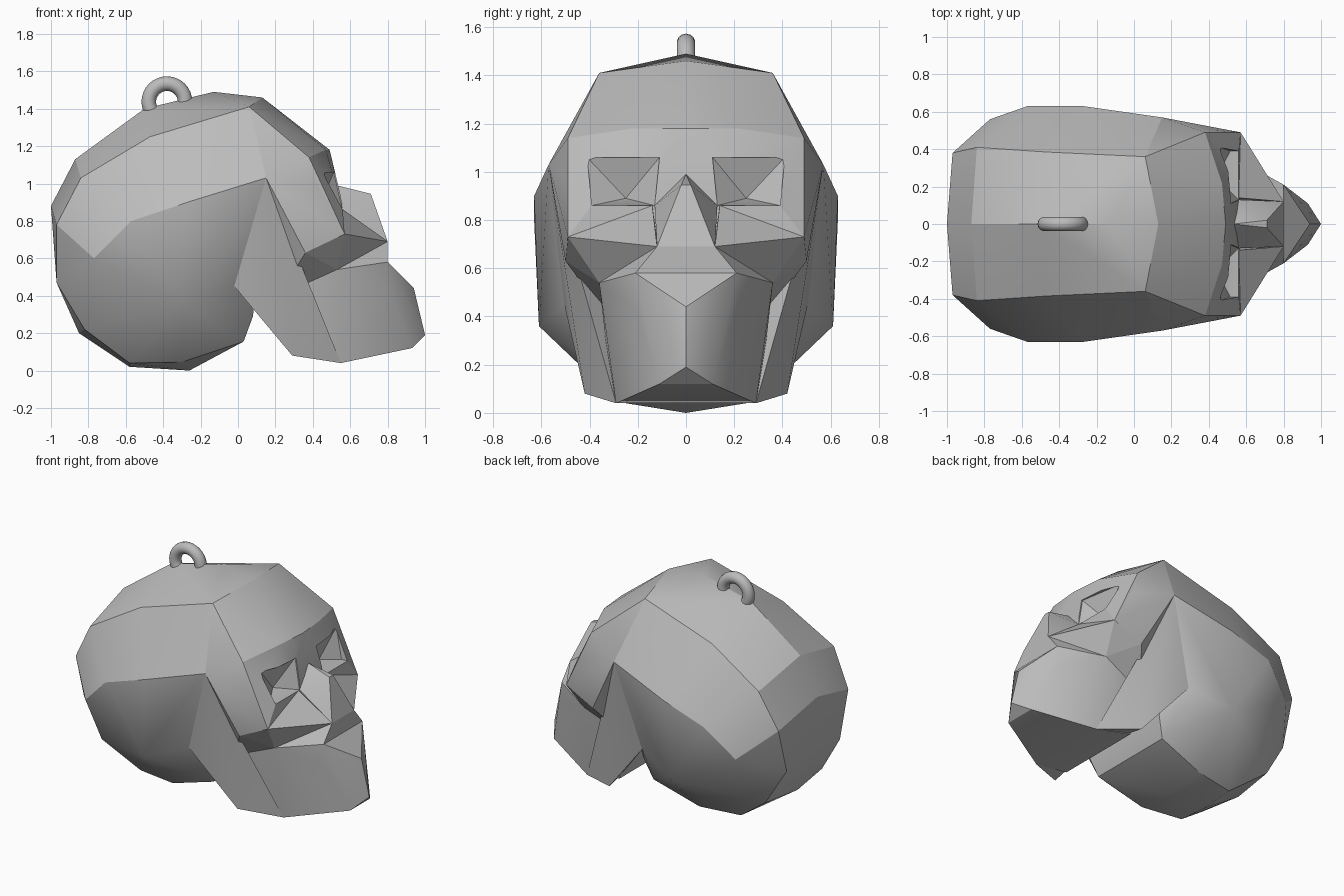
import bpy
import bmesh
from math import radians
from mathutils import Vector

if "Cube" in bpy.data.objects:
    bpy.data.objects.remove(bpy.data.objects["Cube"])

# Single grey material
grey = bpy.data.materials.new("plain grey")
grey.use_nodes = True
colour = (0.5, 0.5, 0.5, 1)
grey.diffuse_color = colour
grey.node_tree.nodes["Principled BSDF"].inputs["Base Color"].default_value = colour


def mirrored(points):
    """Add the opposite-side copy of every point off the middle plane."""
    return points + [(x, -y, z) for x, y, z in points if y]


def facet_block(name, points):
    """Make a faceted solid as the convex skin around a few corner points."""
    bm = bmesh.new()
    for point in points:
        bm.verts.new(Vector(point))
    hull = bmesh.ops.convex_hull(bm, input=bm.verts)
    spare = {v for v in hull["geom_interior"] + hull["geom_unused"]
             if isinstance(v, bmesh.types.BMVert)}
    bmesh.ops.delete(bm, geom=list(spare), context="VERTS")
    bmesh.ops.recalc_face_normals(bm, faces=bm.faces)
    mesh = bpy.data.meshes.new(name)
    bm.to_mesh(mesh)
    bm.free()
    mesh.materials.append(grey)
    obj = bpy.data.objects.new(name, mesh)
    bpy.context.collection.objects.link(obj)
    return obj


def paired_block(name, points):
    """Make the same solid on the left and on the right."""
    for side, label in ((1, "left_"), (-1, "right_")):
        facet_block(label + name, [(x, side * y, z) for x, y, z in points])


def activate(obj):
    bpy.ops.object.select_all(action="DESELECT")
    obj.select_set(True)
    bpy.context.view_layer.objects.active = obj


def finish(obj, angle=24):
    activate(obj)
    bpy.ops.object.shade_smooth_by_angle(angle=radians(angle))


def carve(obj, cutter):
    """Cut one solid out of another and discard the cutter."""
    cutter.hide_render = True
    modifier = obj.modifiers.new("carve", "BOOLEAN")
    modifier.operation = "DIFFERENCE"
    modifier.solver = "EXACT"
    modifier.object = cutter
    activate(obj)
    bpy.ops.object.modifier_apply(modifier=modifier.name)
    bpy.data.objects.remove(cutter)


# Shared corners
temple = (.15, .57, 1.03)
crown_front = (.13, 0, 1.46)
crown_corner = (.06, .36, 1.41)
cheek_back = (.36, .5, .63)
cheek_front = (.57, .49, .73)
cheek_under = (.53, .36, .54)
nose_wing = (.8, .12, .69)
jaw_crease = (.22, .33, .4)
jaw_floor = (.55, .29, .04)
lip_corner = (.8, .21, .58)
lip_middle = (.78, 0, .58)
inner_temple = (.05, .4, .9)

# Cranium: middle outline, crown ridge, widest band, base
middle = [(-1, 0, .88), (-.87, 0, 1.13), (-.5, 0, 1.4), (-.13, 0, 1.49),
          crown_front, (-.85, 0, .2), (-.58, 0, .02), (-.26, 0, 0)]
ridge = [(-.97, .38, .78), (-.84, .41, 1.03), (-.47, .385, 1.25), crown_corner]
band = [(-.77, .56, .6), (-.57, .63, .8), (-.27, .63, .9), temple,
        (-.3, .61, .36), (-.02, .505, .45)]
base = [(-.97, .29, .47), (-.82, .31, .22), (-.58, .23, .04),
        (-.3, .28, .045), (.03, .31, .155), (.08, .34, .29)]
facet_block("cranium", mirrored(middle + ridge + band + base))

# Forehead and brow, with a pyramid-shaped pit for each eye
brow = [crown_front, crown_corner, temple, (.38, .49, 1.14), (.47, .22, 1.18),
        (.49, 0, 1.18), (.43, .5, .98), (.55, .2, .93), (.56, .39, .86),
        (.56, .13, .86), cheek_back, cheek_front, (.57, .13, .7)]
forehead = facet_block("forehead", mirrored(brow))
for side in (1, -1):
    pit = [(.44, .25, .89)]
    for y, z in ((.11, 1.06), (.41, 1.06), (.39, .86), (.13, .86)):
        rim = Vector((.53 - y / 6 + (1.06 - z) / 4, y, z))
        pit.append(rim)
        pit.append(rim + Vector((.3, 0, 0)))
    socket = facet_block("eye_cutter", [(x, side * y, z) for x, y, z in pit])
    carve(forehead, socket)

# Cheekbone below each eye, running in to the nose
paired_block("cheekbone", [cheek_front, cheek_back, nose_wing, (.56, .14, .86),
                           cheek_under, (.5, .1, .6)])

# Nose ridge, and the bridge from the nose down to the lip
facet_block("nose", mirrored([(.53, 0, .99), (.71, .02, .945), nose_wing,
                              (.56, .13, .86), (.55, .1, .65)]))
facet_block("upper_lip", mirrored([nose_wing, lip_corner, lip_middle,
                                   cheek_under, (.5, .1, .5)]))

# Upper jaw
facet_block("upper_jaw", mirrored([
    jaw_crease, cheek_under, lip_corner, lip_middle, (.8, .21, .44),
    (.94, 0, .44), (1, 0, .19), (.93, .11, .12), jaw_floor,
    (.29, .31, .09), (.3, .3, .55)]))

# Flat side bar joining temple to jaw, and the sunken panel ahead of it
paired_block("jaw_bar", [temple, (-.02, .505, .45), (.29, .42, .08),
                         jaw_crease, jaw_floor, (.08, .36, .45),
                         (.3, .28, .1), inner_temple])
paired_block("temple_panel", [temple, cheek_back, cheek_under, jaw_crease,
                              inner_temple, (.4, .3, .9), (.3, .2, .6)])

for obj in list(bpy.context.collection.objects):
    if obj.type == "MESH" and obj.data.materials[:1] == [grey]:
        finish(obj)

# Hanging ring on the crown
bpy.ops.mesh.primitive_torus_add(
    major_radius=.097, minor_radius=.039, major_segments=32, minor_segments=14,
    location=(-.38, 0, 1.437), rotation=(radians(90), 0, 0))
ring = bpy.context.object
ring.name = "hanging_ring"
ring.data.materials.append(grey)
finish(ring, 60)
